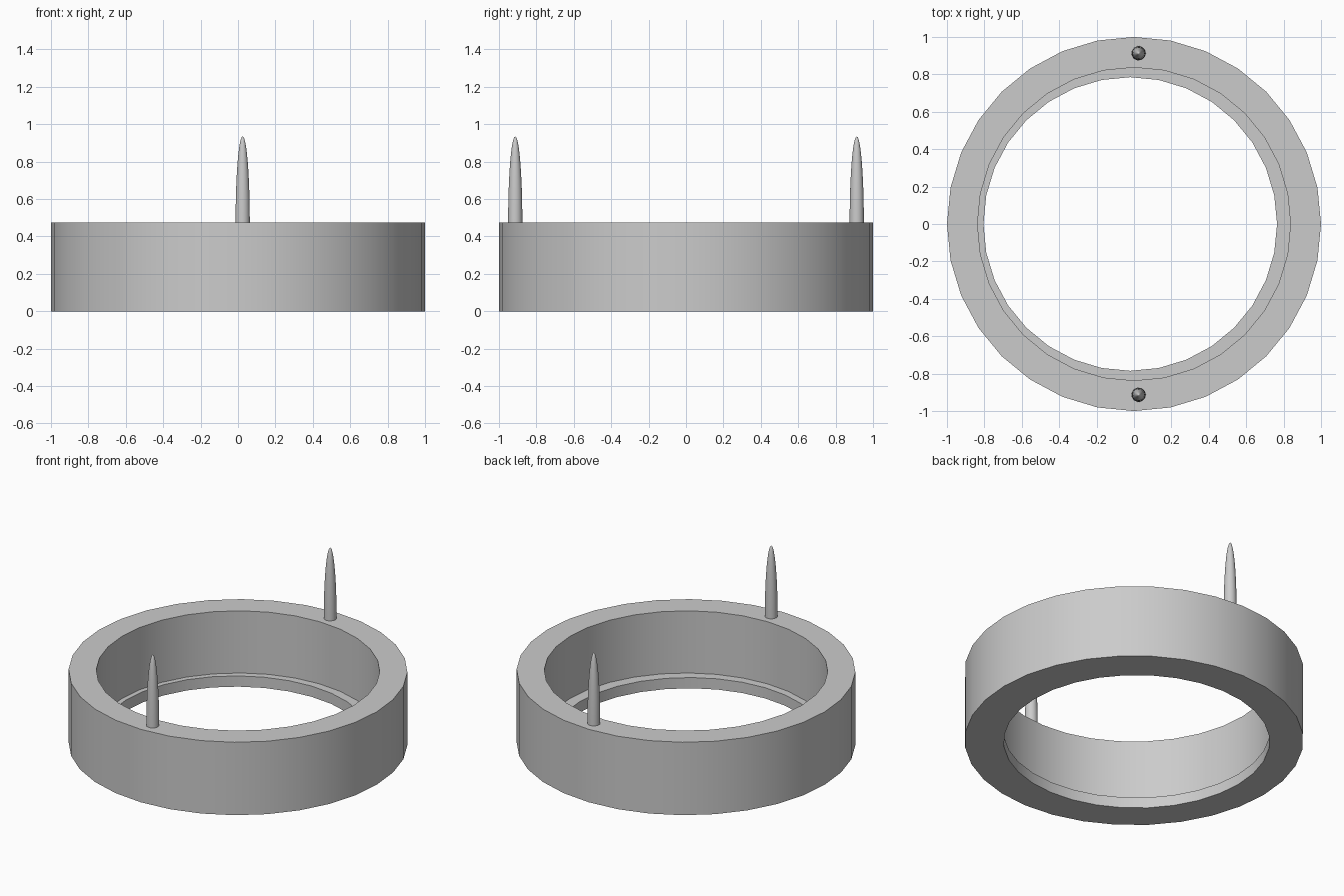
import bpy, bmesh, math

default = bpy.data.objects.get("Cube")
if default:
    bpy.data.objects.remove(default)

grey = bpy.data.materials.new("plain grey")
grey.use_nodes = True
COLOUR = (0.6, 0.6, 0.6, 1)
grey.diffuse_color = COLOUR
grey.node_tree.nodes["Principled BSDF"].inputs["Base Color"].default_value = COLOUR


def lathe(name, profile, sides, location=(0, 0, 0), closed=False):
    """Turn (radius, height, x shift) points about z; zero radius makes a tip."""
    bm = bmesh.new()
    rings = []
    for r, z, shift in profile:
        if r == 0:
            rings.append([bm.verts.new((shift, 0, z))] * sides)
            continue
        angles = [math.tau * i / sides for i in range(sides)]
        rings.append([bm.verts.new((shift + r * math.cos(a), r * math.sin(a), z))
                      for a in angles])
    pairs = list(zip(rings, rings[1:]))
    if closed:
        pairs.append((rings[-1], rings[0]))
    else:
        bm.faces.new(rings[0][::-1])
    for low, high in pairs:
        for i in range(sides):
            j = (i + 1) % sides
            corners = dict.fromkeys((low[i], low[j], high[j], high[i]))
            bm.faces.new(list(corners))
    bmesh.ops.recalc_face_normals(bm, faces=bm.faces)
    mesh = bpy.data.meshes.new(name)
    bm.to_mesh(mesh)
    bm.free()
    mesh.materials.append(grey)
    obj = bpy.data.objects.new(name, mesh)
    obj.location = location
    bpy.context.collection.objects.link(obj)
    bpy.ops.object.select_all(action='DESELECT')
    obj.select_set(True)
    bpy.context.view_layer.objects.active = obj
    bpy.ops.object.shade_smooth_by_angle(angle=math.radians(30))
    return obj


# Ring with a thin, slightly off-centre ledge inside the bottom edge
TOP, LEDGE = 0.475, 0.07
lathe("ring", [(1, 0, 0), (1, TOP, 0), (0.837, TOP, 0), (0.837, LEDGE, 0),
               (0.785, LEDGE, -0.02), (0.785, 0, -0.02)], 32, closed=True)

# Two slim pins with rounded, tapering tips
STEPS, RADIUS, HEIGHT = 12, 0.038, 0.46
pin = [(RADIUS * math.cos(math.pi / 2 * k / STEPS),
        HEIGHT * math.sin(math.pi / 2 * k / STEPS), 0) for k in range(STEPS)]
pin.append((0, HEIGHT, 0))
for name, y in (("front_pin", -0.913), ("back_pin", 0.913)):
    lathe(name, pin, 32, location=(0.025, y, TOP))
